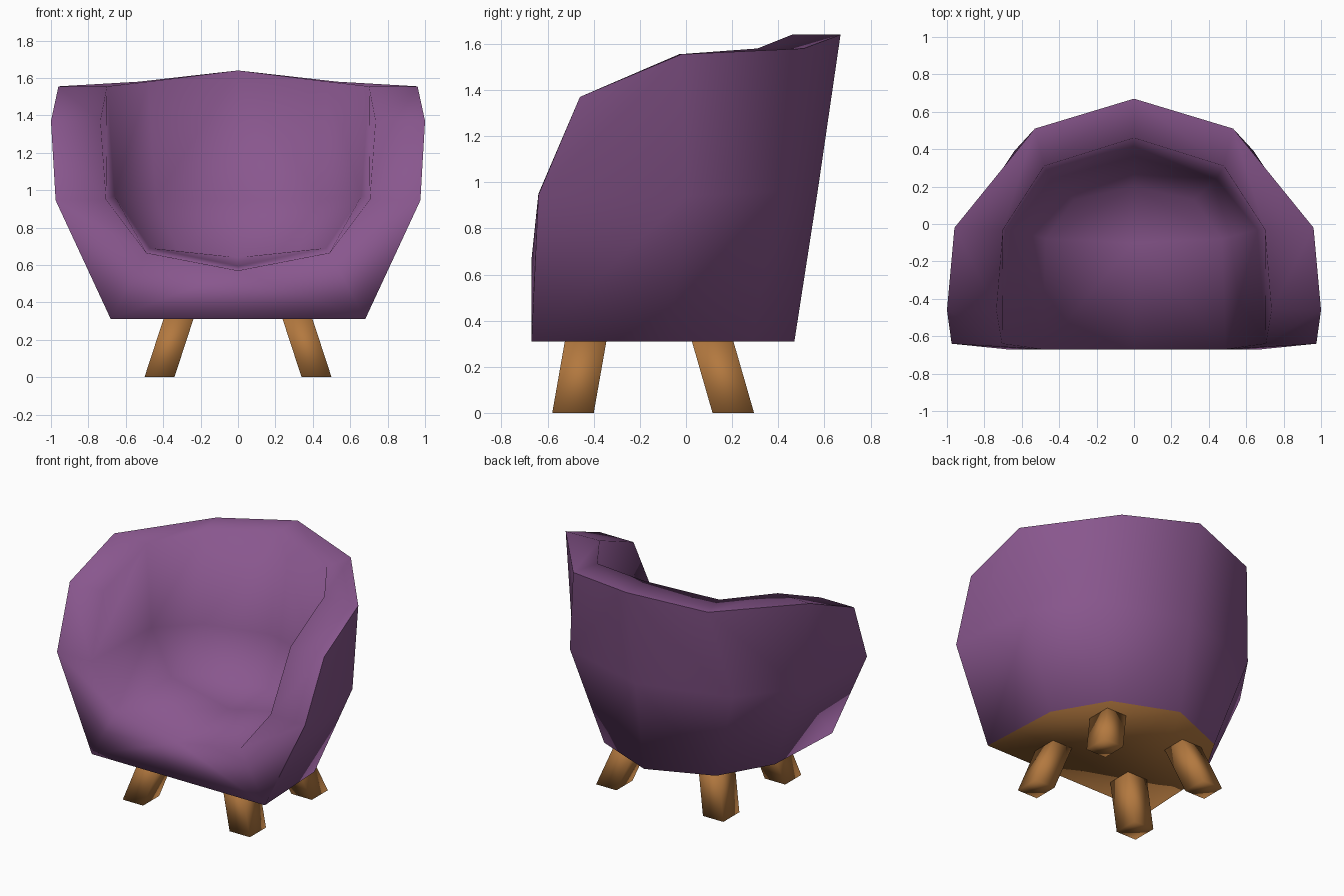
import bpy
import bmesh

cube = bpy.data.objects.get("Cube")
if cube:
    bpy.data.objects.remove(cube, do_unlink=True)


def material(name, colour):
    mat = bpy.data.materials.new(name)
    mat.use_nodes = True
    mat.diffuse_color = colour
    mat.node_tree.nodes["Principled BSDF"].inputs["Base Color"].default_value = colour
    return mat


purple = material("purple_fabric", (0.25, 0.095, 0.27, 1))
wood = material("brown_wood", (0.45, 0.19, 0.05, 1))


def finish(name, bm, mats):
    bmesh.ops.recalc_face_normals(bm, faces=bm.faces[:])
    for face in bm.faces:
        face.smooth = True
    mesh = bpy.data.meshes.new(name)
    bm.to_mesh(mesh)
    bm.free()
    for mat in mats:
        mesh.materials.append(mat)
    obj = bpy.data.objects.new(name, mesh)
    bpy.context.collection.objects.link(obj)
    return obj


# Profile loops of the +x half, each running from the back centre to the front
loops = {
    # outer rim, ending in the front bottom corner and front bottom centre
    "r": [(0, .67, 1.64), (.53, .51, 1.58), (.96, -.02, 1.555), (1, -.46, 1.37),
          (.975, -.64, .945), (.68, -.67, .31), (0, -.67, .31)],
    # inner rim, ending in the front lip
    "i": [(0, .46, 1.64), (.48, .31, 1.58), (.70, -.03, 1.555), (.735, -.46, 1.37),
          (.705, -.64, .95), (.49, -.67, .665), (0, -.67, .57)],
    # outside at half height, and bottom edge
    "m": [(0, .57, .955), (.64, .39, .96), (.9, 0, .94)],
    "b": [(0, .47, .31), (.44, .29, .31), (.65, -.07, .31)],
    # inside at half height, and seat edge with seat centre
    "n": [(0, .36, .95), (.44, .24, .95), (.66, -.03, .97)],
    "s": [(0, .20, .64), (.32, .13, .68), (.47, -.08, .69), (0, -.10, .595)],
}
faces = [
    "r0 r1 m1 m0", "r1 r2 m2 m1", "r2 r3 r4 m2",               # outside, upper
    "m0 m1 b1 b0", "m1 m2 b2 b1", "m2 r4 r5 b2",               # outside, lower
    "r0 r1 i1 i0", "r1 r2 i2 i1", "r2 r3 i3 i2", "r3 r4 i4 i3",  # rim
    "r4 r5 i5 i4", "r5 r6 i6 i5",                              # front
    "i0 i1 n1 n0", "i1 i2 n2 n1", "i2 i3 i4 n2",               # inside, upper
    "n0 n1 s1 s0", "n1 n2 s2 s1", "n2 i4 i5 s2",               # inside, lower
    "i5 i6 s3 s2", "s0 s1 s2 s3",                              # seat
    "r6 r5 b2 b1 b0",                                          # underside
]

# Upholstered tub with a wooden underside
bm = bmesh.new()
sharp = []
for side in (1, -1):
    verts = {key + str(k): bm.verts.new((side * x, y, z))
             for key, points in loops.items() for k, (x, y, z) in enumerate(points)}
    for names in faces:
        face = bm.faces.new([verts[n] for n in names.split()])
        face.material_index = 1 if "b0" in names and "r6" in names else 0
    # crisp outer rim and front corners
    for k in range(5):
        bm.edges.get((verts["r%d" % k], verts["r%d" % (k + 1)])).smooth = False
bmesh.ops.remove_doubles(bm, verts=bm.verts[:], dist=0.001)
finish("tub_seat", bm, [purple, wood])


# Splayed square legs
def leg(name, side, foot_y, top_y):
    bm = bmesh.new()
    bmesh.ops.create_cube(bm, size=1)
    for v in bm.verts:
        top = v.co.z > 0
        cx, cy = (0.318, top_y) if top else (0.42, foot_y)
        v.co = (side * (cx + v.co.x * 0.16), cy + v.co.y * 0.18, 0.312 if top else 0)
    finish(name, bm, [wood])


for side, label in ((1, "left"), (-1, "right")):
    leg("front_leg_" + label, side, -0.49, -0.435)
    leg("back_leg_" + label, side, 0.205, 0.115)
